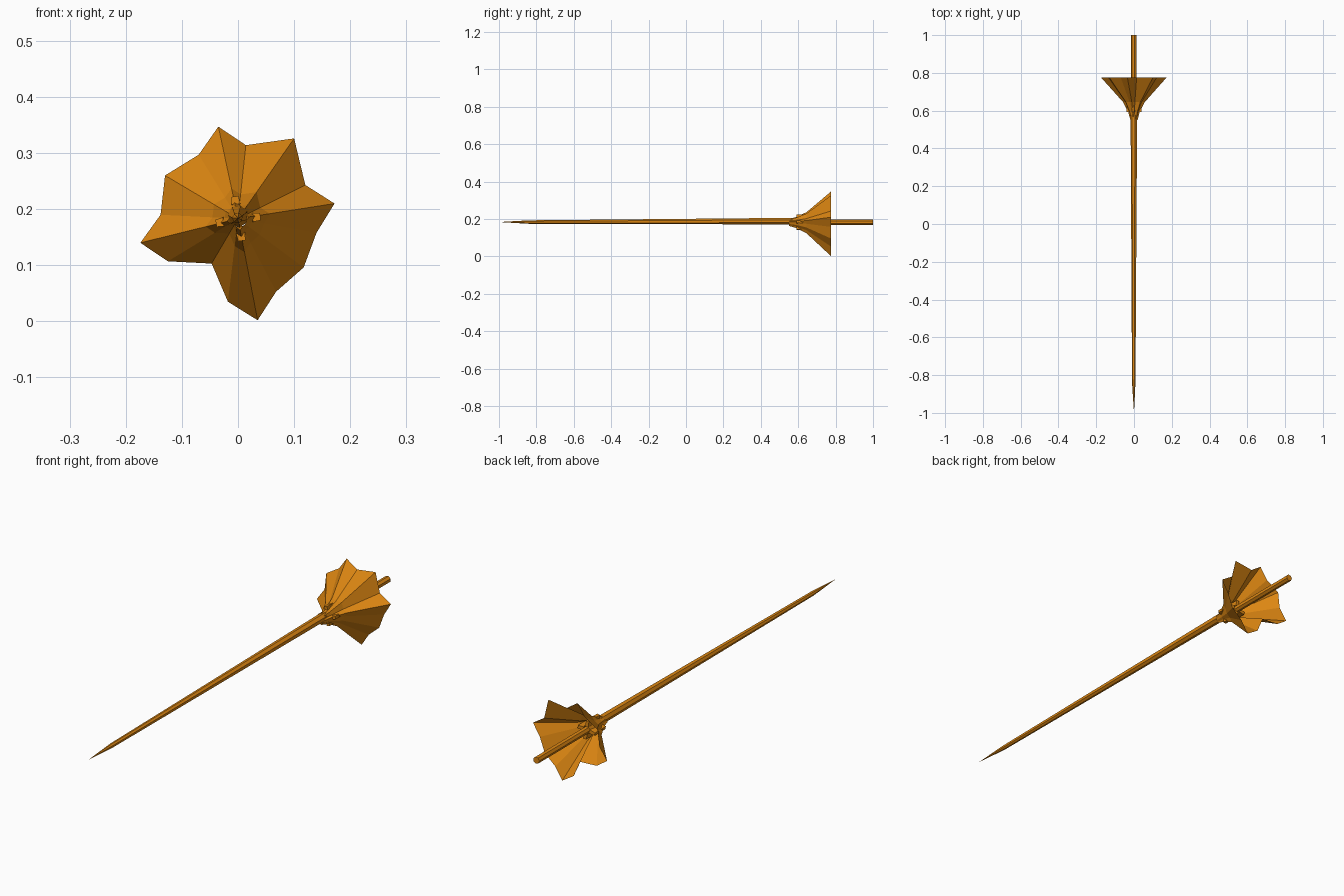
import bpy, bmesh, math
from mathutils import Vector

if "Cube" in bpy.data.objects:
    bpy.data.objects.remove(bpy.data.objects["Cube"])

orange = bpy.data.materials.new("burnt_orange")
orange.diffuse_color = (0.72, 0.24, 0.006, 1)
orange.use_nodes = True
orange.node_tree.nodes["Principled BSDF"].inputs["Base Color"].default_value = orange.diffuse_color
CZ = 0.183  # height of the long axis


def loft(name, rings, cap_start=True, cap_end=True):
    """Skin closed rings of equal length; a one-point ring makes a tip."""
    bm = bmesh.new()
    vr = [[bm.verts.new(p) for p in r] for r in rings]
    for a, b in zip(vr, vr[1:]):
        n = max(len(a), len(b))
        for i in range(n):
            j = (i + 1) % n
            if len(a) == 1:
                bm.faces.new((a[0], b[i], b[j]))
            elif len(b) == 1:
                bm.faces.new((a[j], a[i], b[0]))
            else:
                bm.faces.new((a[j], a[i], b[i], b[j]))
    if cap_start and len(vr[0]) > 2:
        bm.faces.new(vr[0])
    if cap_end and len(vr[-1]) > 2:
        bm.faces.new(vr[-1][::-1])
    bmesh.ops.recalc_face_normals(bm, faces=bm.faces[:])
    me = bpy.data.meshes.new(name)
    bm.to_mesh(me)
    bm.free()
    me.materials.append(orange)
    ob = bpy.data.objects.new(name, me)
    bpy.context.collection.objects.link(ob)
    return ob


def ring(y, r, x=0.0, z=CZ, n=7, start=1.3):
    return [(x + r * math.cos(start + 2 * math.pi * i / n), y,
             z + r * math.sin(start + 2 * math.pi * i / n)) for i in range(n)]


# Long tapering shaft with a sharp tip
loft("shaft", [[(0, -1, 0.184)],
               ring(-0.84, 0.0095, -0.001, 0.184),
               ring(0.56, 0.018, 0, 0.189),
               ring(0.66, 0.016)])

# Grip behind the guard
loft("grip", [ring(0.62, 0.0145, -0.001), ring(1.0, 0.0145, -0.001)])

# Flared pleated guard: ragged rim outline, shrunk towards the shaft
rim = [(-.035, .347), (.014, .314), (.1, .326), (.12, .243), (.172, .21), (.14, .158),
       (.117, .096), (.068, .053), (.035, .002), (-.018, .035), (-.047, .103),
       (-.125, .107), (-.174, .14), (-.138, .19), (-.13, .26), (-.07, .297)]


def shrunk(y, s):
    return [(x * s, y, CZ + (z - CZ) * s) for x, z in rim]


loft("guard", [shrunk(0.55, 0.11), shrunk(0.59, 0.17), shrunk(0.645, 0.33),
               shrunk(0.775, 1.0)], cap_start=False, cap_end=False)

# Four wedge prongs around the neck
for k, deg in enumerate((5, 98, 192, 280)):
    a = math.radians(deg)
    out = Vector((math.cos(a), 0, math.sin(a)))
    side = Vector((-math.sin(a), 0, math.cos(a)))

    def section(y, r0, r1, w):
        c = Vector((0, y, CZ))
        return [c + out * r0 - side * w, c + out * r1 - side * w * 0.8,
                c + out * r1 + side * w * 0.8, c + out * r0 + side * w]
    loft(f"neck_prong_{k + 1}", [section(0.592, 0.026, 0.040, 0.008),
                                 section(0.665, 0.014, 0.040, 0.008)])
